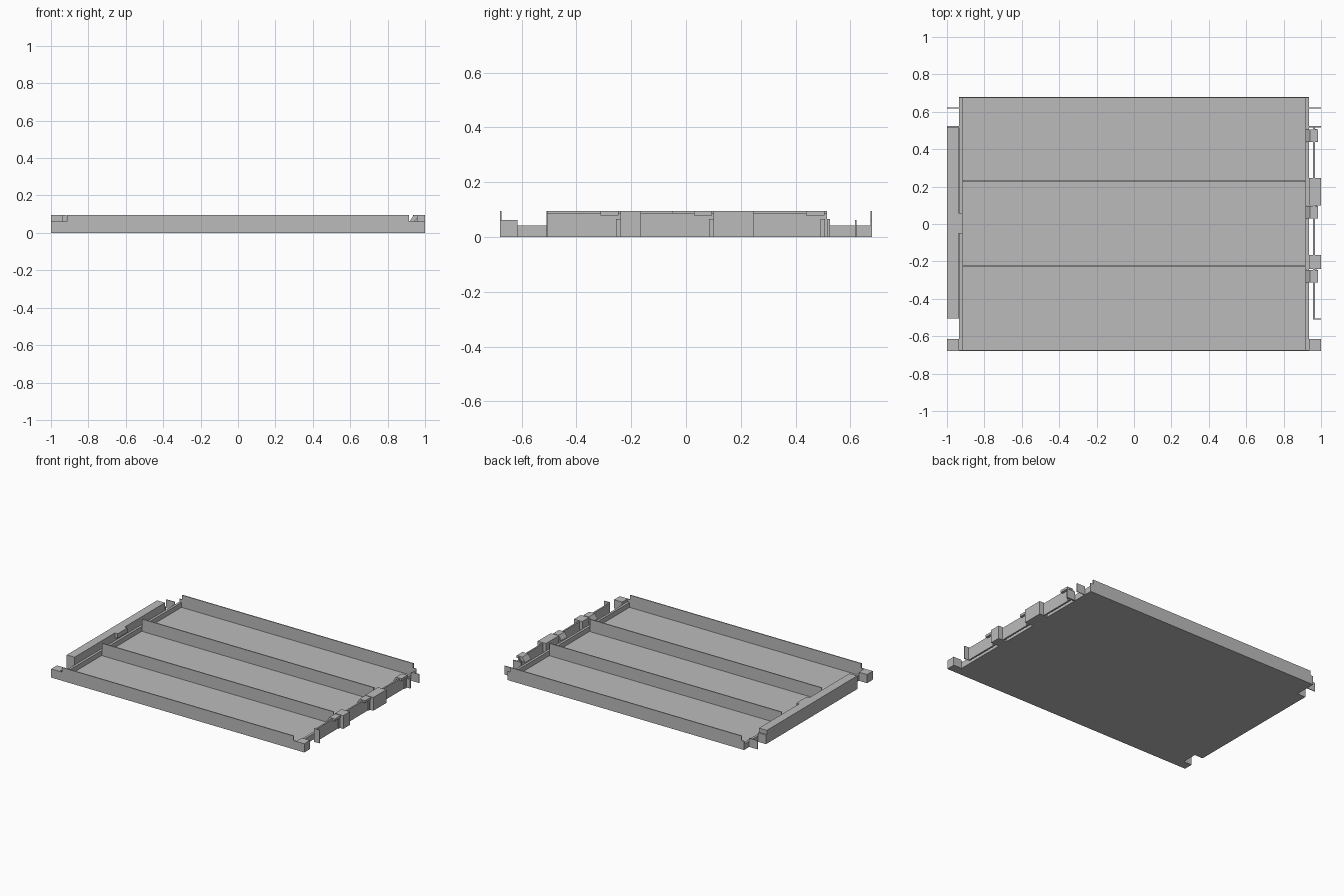
import bpy

if "Cube" in bpy.data.objects:
    bpy.data.objects.remove(bpy.data.objects["Cube"])

grey = bpy.data.materials.new("plain grey")
grey.diffuse_color = (0.5, 0.5, 0.5, 1)
grey.use_nodes = True
grey.node_tree.nodes["Principled BSDF"].inputs["Base Color"].default_value = grey.diffuse_color


def add(name, verts, faces):
    mesh = bpy.data.meshes.new(name)
    mesh.from_pydata(verts, [], faces)
    mesh.materials.append(grey)
    ob = bpy.data.objects.new(name, mesh)
    bpy.context.collection.objects.link(ob)
    return ob


def extrude(name, ring, place, lo, hi):
    """Closed prism: a 2D counter-clockwise ring placed at two depths."""
    n = len(ring)
    verts = [place(a, b, d) for d in (lo, hi) for a, b in ring]
    faces = [tuple(reversed(range(n))), tuple(range(n, 2 * n))]
    faces += [(i, (i + 1) % n, n + (i + 1) % n, n + i) for i in range(n)]
    return add(name, verts, faces)


def box(name, x0, x1, y0, y1, z0, z1):
    ring = [(x0, y0), (x1, y0), (x1, y1), (x0, y1)]
    return extrude(name, ring, lambda a, b, d: (a, b, d), z0, z1)


def profile_xz(name, ring, y0, y1):
    # ring runs counter-clockwise in x-z, so depth runs towards -y
    return extrude(name, ring, lambda a, b, d: (a, -d, b), -y1, -y0)


H = 0.095      # tall wall height
T = 0.007      # sheet thickness

# Floor sheet, with notches at the corners
floor = [(-1, -0.68), (1, -0.68), (1, -0.615), (0.935, -0.615), (0.935, 0.68),
         (-0.935, 0.68), (-0.935, 0.52), (-1, 0.52), (-1, -0.505),
         (-0.935, -0.505), (-0.935, -0.615), (-1, -0.615)]
extrude("floor", floor, lambda a, b, d: (a, b, d), 0, T)

# Front and back walls, stepped down at their ends
for name, y, w in (("front_wall", -0.68, 1.0), ("back_wall", 0.68 - T, 0.935)):
    ring = [(-w, 0), (w, 0), (w, 0.062), (0.913, 0.062), (0.913, H),
            (-0.913, H), (-0.913, 0.062), (-w, 0.062)]
    profile_xz(name, ring, y, y + T)

# Two dividers between the three bays
for i, y in enumerate((-0.225, 0.228)):
    box(f"divider_{i + 1}", -0.915, 0.915, y - T / 2, y + T / 2, T, H)

for side, s in (("left", -1), ("right", 1)):
    # Low end wall and corner details, mirrored left to right
    xs = sorted((s * 0.918, s * 0.935))
    box(f"{side}_end_wall", *xs, -0.673, 0.673, T, 0.042)
    xs = sorted((s * 0.935, s))
    box(f"{side}_corner_block", *xs, -0.673, -0.615, T, 0.062)
    box(f"{side}_rear_tab", *xs, 0.617, 0.622, 0, 0.062)
    box(f"{side}_stop_tab", *xs, 0.515, 0.525, 0, 0.065)

# Raised ledge along the left end, with a centre catch
box("left_ledge", -1, -0.938, -0.505, 0.515, T, H)
box("ledge_catch", -0.938, -0.916, -0.05, 0.06, 0.062, H)

# Right rail: thin outer panels between hollow posts
posts = [(-0.24, -0.165), (0.10, 0.247)]
for i, (y0, y1) in enumerate([(-0.505, -0.24), (-0.165, 0.10), (0.247, 0.515)]):
    box(f"rail_panel_{i + 1}", 0.957, 0.968, y0, y1, 0, 0.088)
for i, (y0, y1) in enumerate(posts):
    box(f"post_{i + 1}", 0.935, 1, y0, y1, 0, H)
box("front_rail_tab", 0.957, 1, -0.51, -0.505, 0, H)

# Slim ribs beside the posts and the rear stop
for i, y in enumerate((-0.248, 0.092, 0.50)):
    box(f"rail_rib_{i + 1}", 0.968, 0.975, y - 0.008, y + 0.008, 0, 0.065)

# Snap hooks reaching over the right end wall
hook = [(0.918, 0.062), (0.945, 0.062), (0.957, 0.078), (0.985, 0.078),
        (0.985, H), (0.94, H)]
for i, y in enumerate((-0.28, 0.062, 0.472)):
    profile_xz(f"snap_hook_{i + 1}", hook, y - 0.033, y + 0.033)
